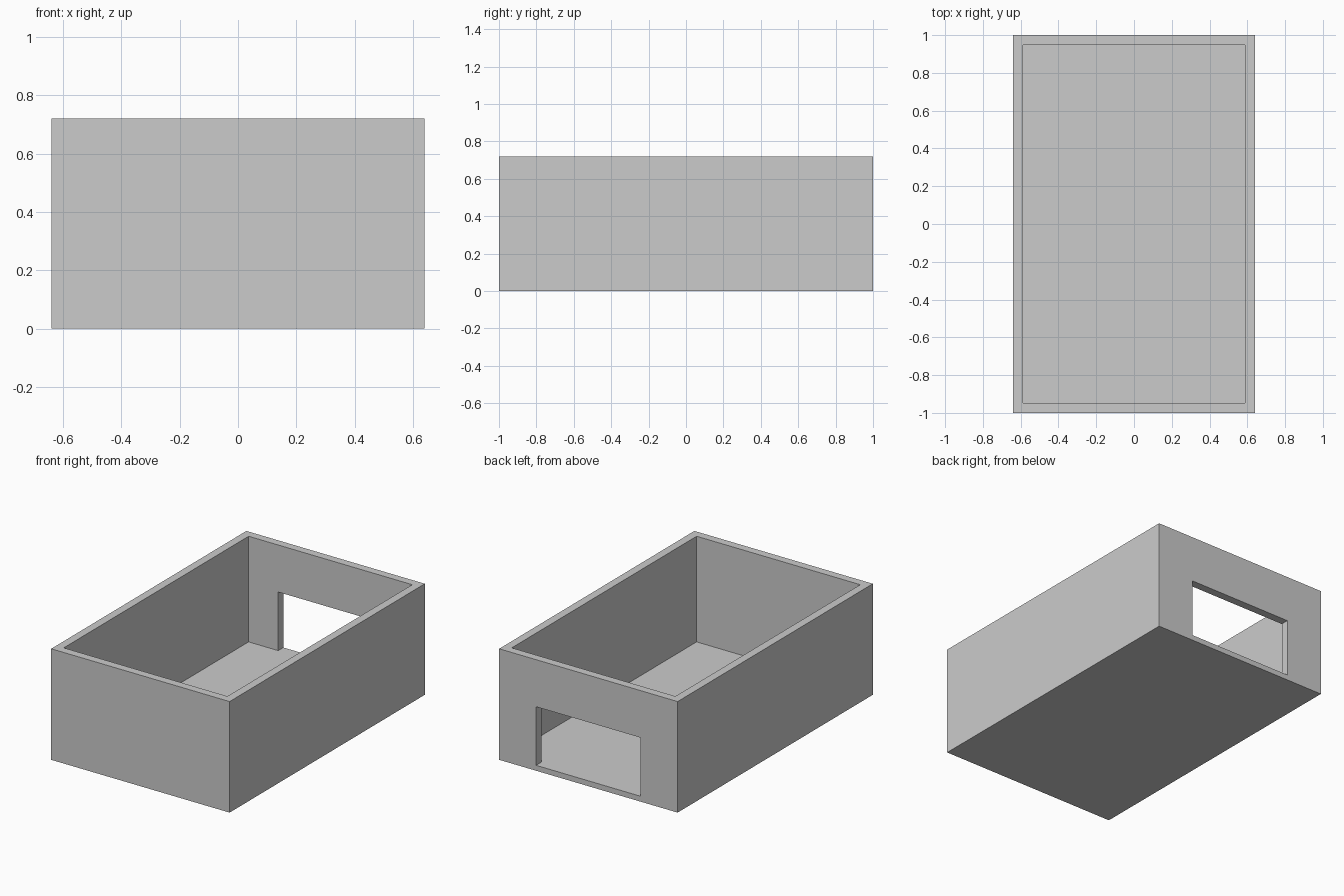
import bpy

# Remove the default object
default = bpy.data.objects.get("Cube")
if default:
    bpy.data.objects.remove(default, do_unlink=True)

WIDTH, LENGTH, HEIGHT = 1.28, 2.0, 0.72
WALL, FLOOR = 0.053, 0.035
DOOR_WIDTH, DOOR_TOP = 0.75, 0.415

grey = bpy.data.materials.new("plain grey")
grey.use_nodes = True
colour = (0.6, 0.6, 0.6, 1)
grey.diffuse_color = colour
grey.node_tree.nodes["Principled BSDF"].inputs["Base Color"].default_value = colour


def box(name, low, high):
    """Add a box between two opposite corners."""
    bpy.ops.mesh.primitive_cube_add(size=1)
    obj = bpy.context.object
    obj.name = name
    for vert in obj.data.vertices:
        vert.co = [high[i] if vert.co[i] > 0 else low[i] for i in range(3)]
    obj.data.materials.append(grey)
    return obj


def cut(target, cutter):
    """Subtract a hidden helper from the target."""
    cutter.hide_render = True
    cutter.hide_set(True)
    cutter.display_type = 'WIRE'
    mod = target.modifiers.new(cutter.name, 'BOOLEAN')
    mod.operation = 'DIFFERENCE'
    mod.solver = 'EXACT'
    mod.object = cutter
    bpy.context.view_layer.objects.active = target
    bpy.ops.object.modifier_apply(modifier=mod.name)
    bpy.data.objects.remove(cutter, do_unlink=True)


x, y = WIDTH / 2, LENGTH / 2

# Open-topped shell: a solid block hollowed down to the floor
shell = box("open_box", (-x, -y, 0), (x, y, HEIGHT))
cut(shell, box("hollow_cutter", (WALL - x, WALL - y, FLOOR),
               (x - WALL, y - WALL, HEIGHT + 0.1)))

# Doorway through the back wall, flush with the floor
cut(shell, box("doorway_cutter", (-DOOR_WIDTH / 2, y - 2 * WALL, FLOOR),
               (DOOR_WIDTH / 2, y + 0.1, DOOR_TOP)))
